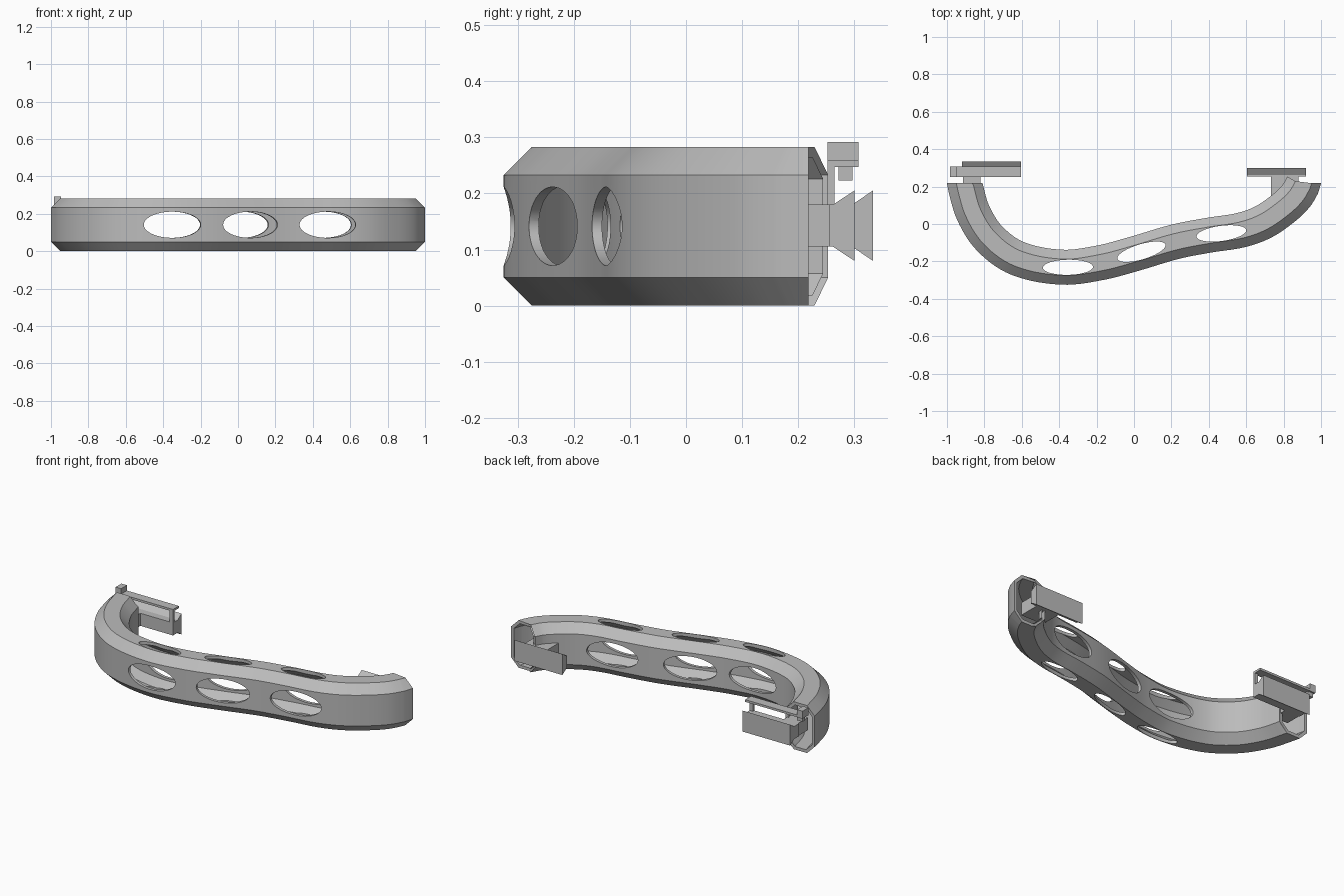
import bpy, bmesh
from math import radians, atan2
from mathutils import Vector, Matrix
from mathutils.geometry import interpolate_bezier

cube = bpy.data.objects.get("Cube")
if cube:
    bpy.data.objects.remove(cube)

grey = bpy.data.materials.new("plain_grey")
grey.use_nodes = True
COLOR = (0.5, 0.5, 0.5, 1)
grey.diffuse_color = COLOR
grey.node_tree.nodes["Principled BSDF"].inputs["Base Color"].default_value = COLOR

HEIGHT, WIDTH, CHAMFER, WALL = 0.283, 0.187, 0.05, 0.018
MID = HEIGHT / 2


def make_object(name, bm):
    bmesh.ops.recalc_face_normals(bm, faces=bm.faces)
    mesh = bpy.data.meshes.new(name)
    bm.to_mesh(mesh)
    bm.free()
    mesh.materials.append(grey)
    ob = bpy.data.objects.new(name, mesh)
    bpy.context.collection.objects.link(ob)
    return ob


def box(name, x, y, z):
    bm = bmesh.new()
    size = Matrix.Diagonal((x[1] - x[0], y[1] - y[0], z[1] - z[0], 1))
    centre = Vector((sum(x), sum(y), sum(z))) / 2
    bmesh.ops.create_cube(bm, size=1, matrix=Matrix.Translation(centre) @ size)
    return make_object(name, bm)


def prism(name, profile, x0, x1):
    """Extrude a (y, z) profile along x."""
    bm = bmesh.new()
    face = bm.faces.new([bm.verts.new((x0, y, z)) for y, z in profile])
    new = bmesh.ops.extrude_face_region(bm, geom=[face])["geom"]
    bmesh.ops.translate(bm, vec=(x1 - x0, 0, 0),
                        verts=[v for v in new if isinstance(v, bmesh.types.BMVert)])
    return make_object(name, bm)


def octagon(inset):
    """Chamfered section as (across, z) pairs."""
    w, h = WIDTH / 2 - inset, MID - inset
    c = CHAMFER - inset * 0.586
    quarter = [(w, h - c), (w - c, h)]
    half = quarter + [(-a, b) for a, b in reversed(quarter)]
    return [(a, b + MID) for a, b in half + [(-a, -b) for a, b in half]]


# Centre line of the curved grip
knots = [Vector(p + (0,)) for p in (
    (-.907, .218), (-.86, .06), (-.77, -.08), (-.62, -.185), (-.385, -.231),
    (-.18, -.207), (0, -.16), (.22, -.095), (.4, -.06), (.57, -.033),
    (.69, .01), (.80, .085), (.867, .15), (.907, .218))]
ext = [2 * knots[0] - knots[1]] + knots + [2 * knots[-1] - knots[-2]]
path = []
for a, b, c, d in zip(ext, ext[1:], ext[2:], ext[3:]):
    # Handles scaled to the local span keep the curve even
    span = (c - b).length / 3
    path += interpolate_bezier(b, b + (c - a).normalized() * span,
                               c - (d - b).normalized() * span, c, 8)[:-1]
path.append(knots[-1])
tangents = [(path[min(i + 1, len(path) - 1)] - path[max(i - 1, 0)]).normalized()
            for i in range(len(path))]

# Hollow chamfered tube with open, flat ends
bm = bmesh.new()
shells = []
for inset in (0, WALL):
    rings = []
    for i, (p, t) in enumerate(zip(path, tangents)):
        side = Vector((t.y, -t.x, 0))
        if i == 0:
            side = Vector((-1, 0, 0))
        elif i == len(path) - 1:
            side = Vector((1, 0, 0))
        rings.append([bm.verts.new(p + side * a + Vector((0, 0, z)))
                      for a, z in octagon(inset)])
    shells.append(rings)


def bridge(r, s):
    for k in range(len(r)):
        n = (k + 1) % len(r)
        bm.faces.new((r[k], r[n], s[n], s[k]))


for rings in shells:
    for r, s in zip(rings, rings[1:]):
        bridge(r, s)
for end in (0, -1):
    bridge(shells[0][end], shells[1][end])
grip = make_object("curved_grip", bm)

# Oval openings cut through the walls, front to back and top to bottom
bpy.context.view_layer.objects.active = grip
grip.select_set(True)
for x in (-.353, .04, .467):
    i = min(range(len(path)), key=lambda k: abs(path[k].x - x))
    t = tangents[i]
    y = path[i].y + (x - path[i].x) * t.y / t.x
    frame = Matrix.Translation((x, y, MID)) @ Matrix.Rotation(atan2(t.y, t.x), 4, "Z")
    for turn, rx, ry in ((radians(90), .152, .07), (0, .134, .0405)):
        cb = bmesh.new()
        bmesh.ops.create_cone(cb, cap_ends=True, segments=48, radius1=1, radius2=1,
                              depth=0.5, matrix=frame @ Matrix.Rotation(turn, 4, "X")
                              @ Matrix.Diagonal((rx, ry, 1, 1)))
        cutter = make_object("opening_cutter", cb)
        cutter.hide_render = True
        mod = grip.modifiers.new("opening", "BOOLEAN")
        mod.object = cutter
        mod.solver = "EXACT"
        bpy.ops.object.modifier_apply(modifier=mod.name)
        bpy.data.objects.remove(cutter)
bpy.ops.object.shade_smooth_by_angle(angle=radians(30))

# Flared mounting rails and their necks
LOW, HIGH, FLARE = .105, .18, .025


def rail(name, x0, x1, start, flare, end):
    prism(name, [(start, LOW), (flare, LOW), (end, LOW - FLARE),
                 (end, HIGH + FLARE), (flare, HIGH), (start, HIGH)], x0, x1)


rail("left_rail", .605, .92, .255, .262, .30)
box("left_neck", (.733, .88), (.13, .258), (LOW, HIGH))
rail("right_rail", -.92, -.605, .252, .296, .333)
box("right_neck", (-.915, -.82), (.16, .255), (LOW, HIGH))

# Latch above the right rail
box("latch_post", (-.627, -.605), (.252, .265), (HIGH - .005, .25))
box("latch_bar", (-.983, -.605), (.252, .307), (.247, .26))
box("latch_tab", (-.983, -.947), (.252, .307), (.26, .292))
box("latch_hook", (-.975, -.94), (.272, .297), (.223, .247))
